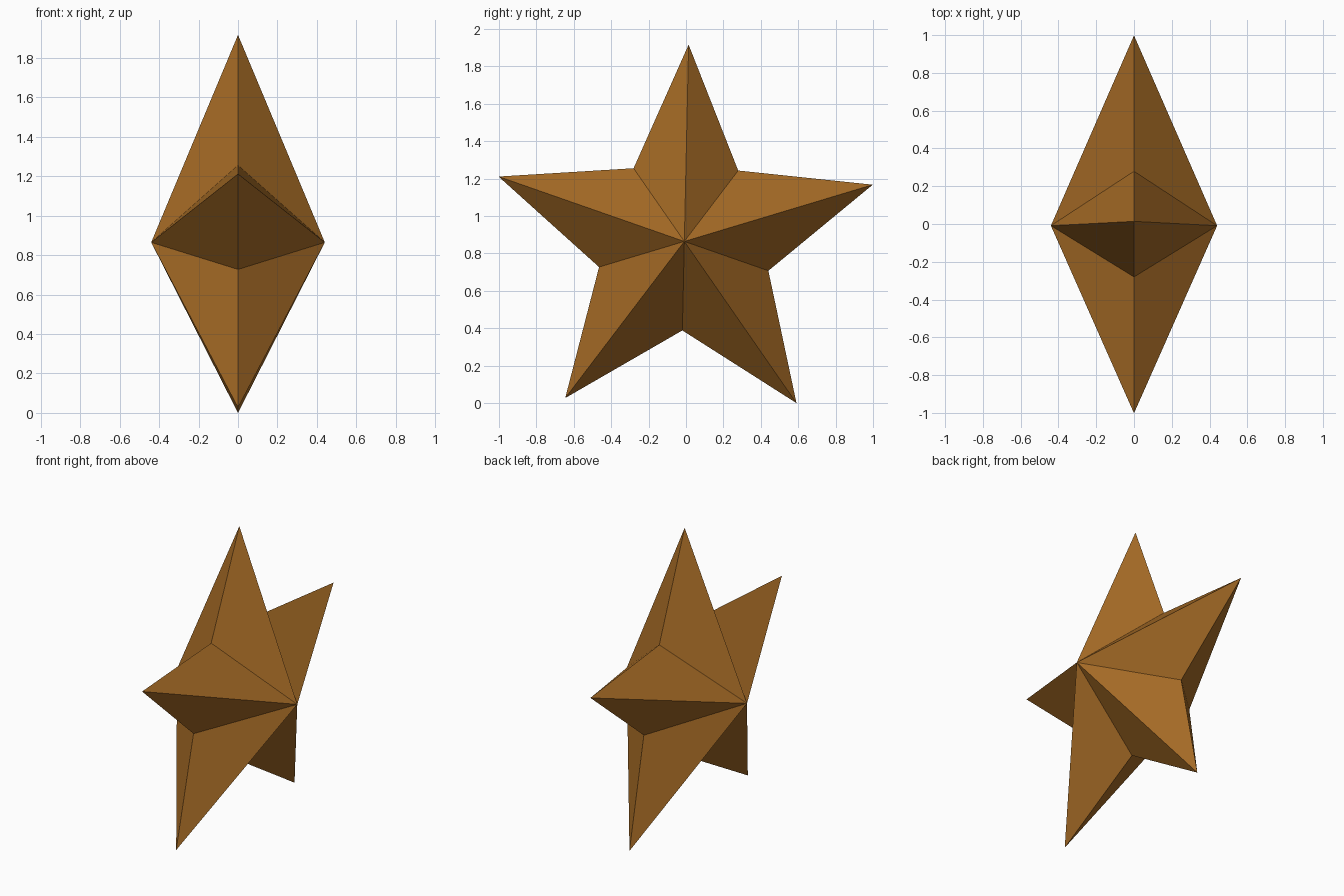
import bpy, bmesh, math

if "Cube" in bpy.data.objects:
    bpy.data.objects.remove(bpy.data.objects["Cube"])

# Star proportions: ring of points in the YZ plane, peaks along X
OUTER, INNER, PEAK = 1.052, 0.476, 0.44
CY, CZ = -0.009, 0.866
TILT = math.radians(-1.25)

gold = bpy.data.materials.new("bronze gold")
gold.diffuse_color = (0.38, 0.147, 0.019, 1)
gold.use_nodes = True
gold.node_tree.nodes["Principled BSDF"].inputs["Base Color"].default_value = gold.diffuse_color

bm = bmesh.new()

# Outline alternating between tips and notches
ring = []
for i in range(10):
    a = math.pi / 2 + TILT + i * math.pi / 5
    r = OUTER if i % 2 == 0 else INNER
    ring.append(bm.verts.new((0, CY + r * math.cos(a), CZ + r * math.sin(a))))

# Facets from the outline to the raised centre on both sides
for side in (1, -1):
    peak = bm.verts.new((side * PEAK, CY, CZ))
    for i in range(10):
        bm.faces.new((ring[i], ring[(i + 1) % 10], peak))
bmesh.ops.recalc_face_normals(bm, faces=bm.faces[:])

# Rest the lowest tip on the ground
low = min(v.co.z for v in bm.verts)
bmesh.ops.translate(bm, verts=bm.verts[:], vec=(0, 0, -low))

mesh = bpy.data.meshes.new("star")
bm.to_mesh(mesh)
bm.free()
mesh.materials.append(gold)
star = bpy.data.objects.new("star", mesh)
bpy.context.collection.objects.link(star)
